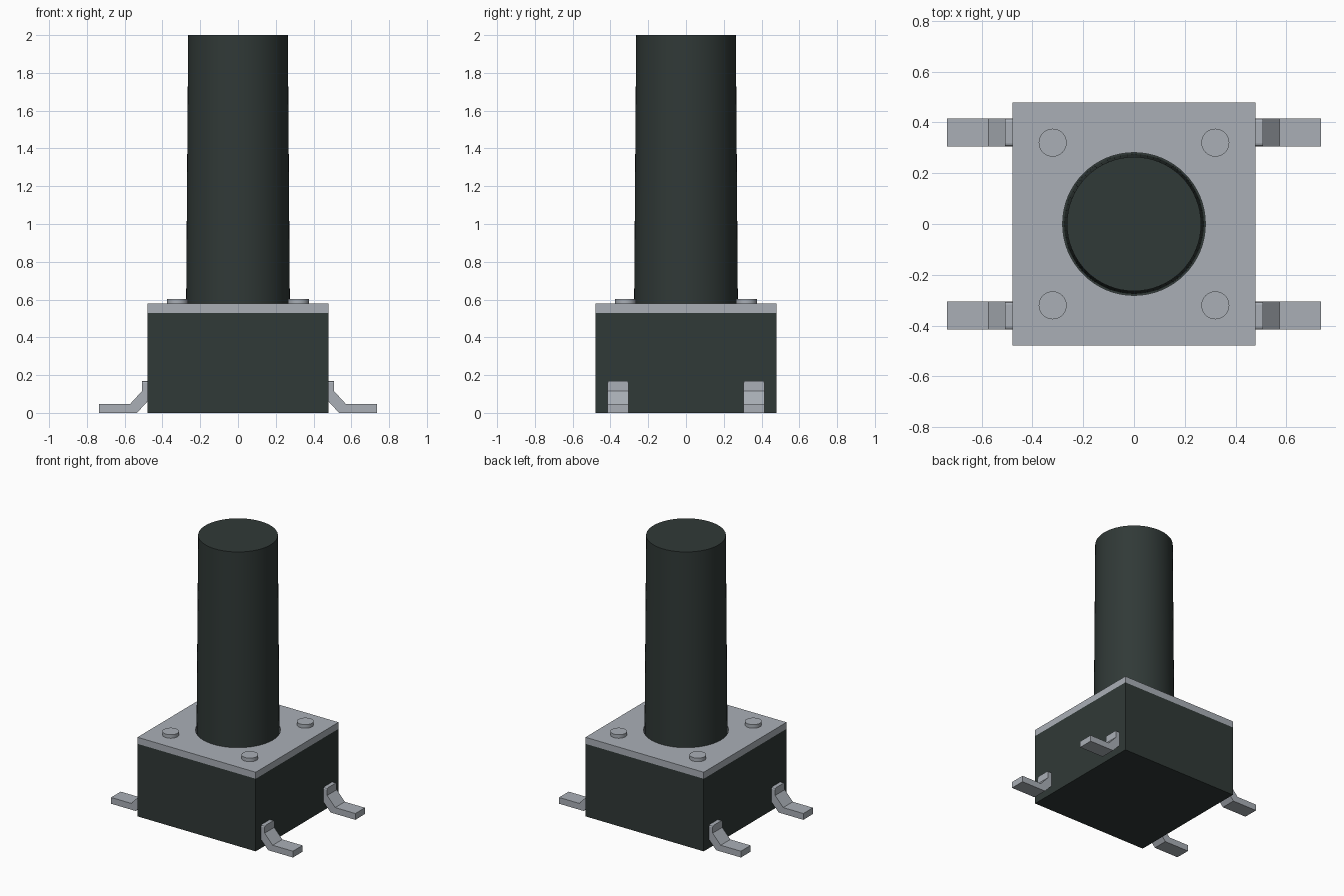
import bpy, bmesh, math
from mathutils import Matrix

cube = bpy.data.objects.get("Cube")
if cube:
    bpy.data.objects.remove(cube, do_unlink=True)


def material(name, rgb):
    m = bpy.data.materials.new(name)
    m.use_nodes = True
    m.diffuse_color = (*rgb, 1)
    m.node_tree.nodes["Principled BSDF"].inputs["Base Color"].default_value = (*rgb, 1)
    return m


black = material("black_plastic", (0.030, 0.041, 0.038))
metal = material("grey_metal", (0.40, 0.43, 0.47))


def finish(name, bm, mat, smooth=False):
    bmesh.ops.recalc_face_normals(bm, faces=bm.faces)
    mesh = bpy.data.meshes.new(name)
    bm.to_mesh(mesh)
    bm.free()
    mesh.materials.append(mat)
    ob = bpy.data.objects.new(name, mesh)
    bpy.context.collection.objects.link(ob)
    if smooth:
        bpy.ops.object.select_all(action='DESELECT')
        ob.select_set(True)
        bpy.context.view_layer.objects.active = ob
        bpy.ops.object.shade_smooth_by_angle(angle=math.radians(30))
    return ob


def box(name, half, z0, z1, mat):
    bm = bmesh.new()
    bmesh.ops.create_cube(bm, size=1, matrix=Matrix.Translation((0, 0, (z0 + z1) / 2))
                          @ Matrix.Diagonal((2 * half, 2 * half, z1 - z0, 1)))
    return finish(name, bm, mat)


def cylinder(name, x, y, z0, z1, r0, r1, mat, segments=64):
    bm = bmesh.new()
    bmesh.ops.create_cone(bm, cap_ends=True, segments=segments, radius1=r0, radius2=r1,
                          depth=z1 - z0, matrix=Matrix.Translation((x, y, (z0 + z1) / 2)))
    return finish(name, bm, mat, True)


# Housing and cover plate with a round opening
HALF, BASE_TOP, PLATE_TOP = 0.478, 0.53, 0.578
box("housing", HALF, 0, BASE_TOP, black)
plate = box("cover_plate", HALF, BASE_TOP, PLATE_TOP, metal)
cutter = cylinder("opening_cutter", 0, 0, 0.4, 0.7, 0.281, 0.281, metal)
cutter.hide_render = True
cutter.hide_set(True)
cut = plate.modifiers.new("opening", 'BOOLEAN')
cut.object = cutter
cut.solver = 'EXACT'

# Tapered plunger
cylinder("plunger", 0, 0, BASE_TOP - 0.01, 2, 0.275, 0.264, black)

# Bent terminal, drawn in side profile and extruded across its width
PROFILE = [(0.735, 0), (0.535, 0), (0.475, 0.065), (0.475, 0.17),
           (0.507, 0.17), (0.507, 0.117), (0.572, 0.046), (0.735, 0.046)]


def terminal(name, sx, sy):
    bm = bmesh.new()
    face = bm.faces.new([bm.verts.new((sx * x, sy * 0.305, z)) for x, z in PROFILE])
    side = bmesh.ops.extrude_face_region(bm, geom=[face])
    verts = [v for v in side["geom"] if isinstance(v, bmesh.types.BMVert)]
    bmesh.ops.translate(bm, verts=verts, vec=(0, sy * 0.111, 0))
    # Soften the two upper corners
    top = [e for e in bm.edges if all(v.co.z > 0.16 for v in e.verts)
           and abs(e.verts[0].co.y - e.verts[1].co.y) < 0.01]
    bmesh.ops.bevel(bm, geom=top, offset=0.012, segments=2, affect='EDGES', profile=0.5)
    finish(name, bm, metal)


# Rivets and terminals at the four corners
for sx, side in ((1, "left"), (-1, "right")):
    for sy, end in ((-1, "front"), (1, "back")):
        cylinder(f"rivet_{end}_{side}", sx * 0.32, sy * 0.32, PLATE_TOP - 0.01, 0.604,
                 0.055, 0.055, metal, 32)
        terminal(f"terminal_{end}_{side}", sx, sy)
